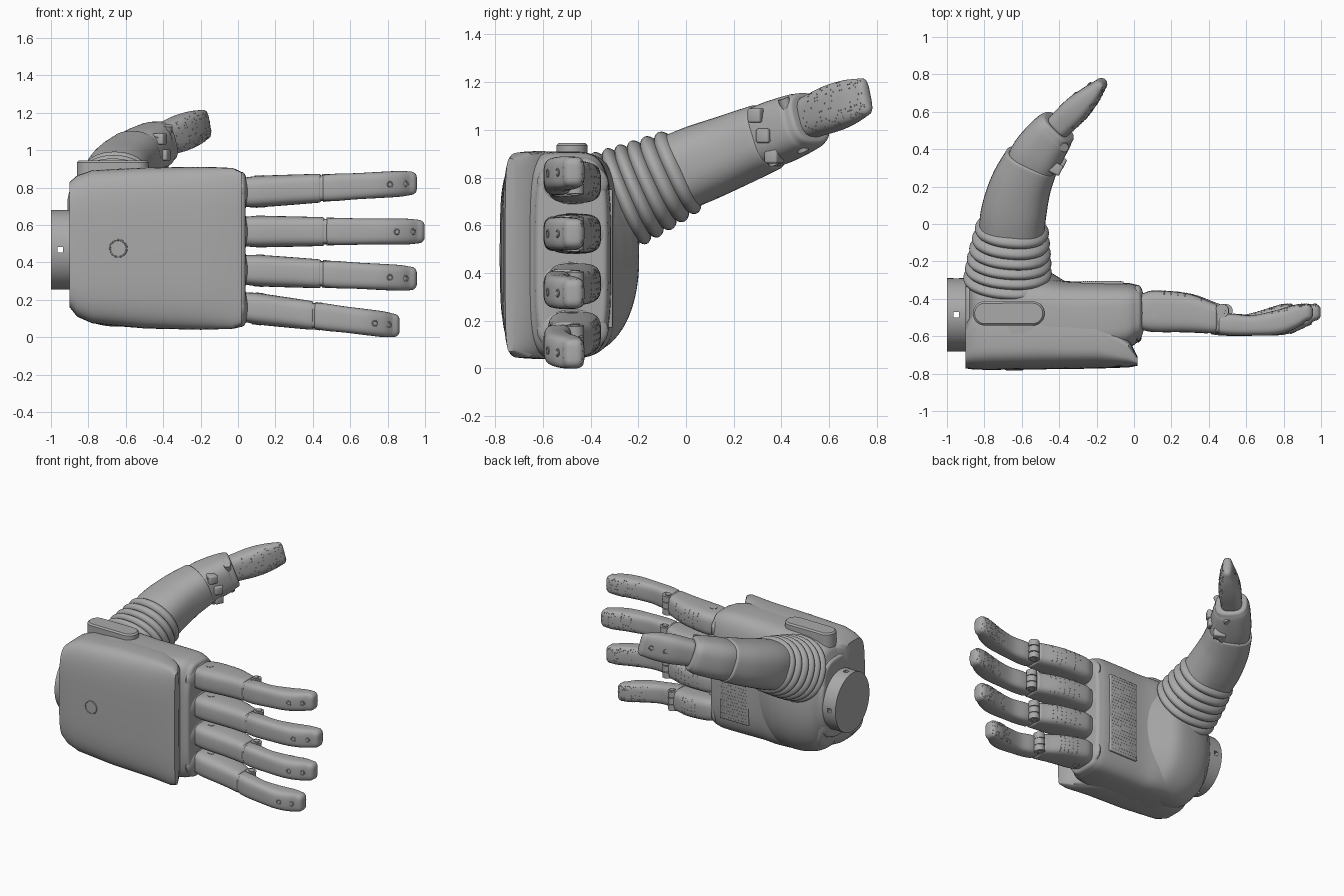
import bpy, bmesh, math, random
from mathutils import Vector, Matrix

random.seed(4)
if "Cube" in bpy.data.objects:
    bpy.data.objects.remove(bpy.data.objects["Cube"])

grey = bpy.data.materials.new("matte_grey")
grey.use_nodes = True
grey.diffuse_color = (0.4, 0.4, 0.4, 1)
grey.node_tree.nodes["Principled BSDF"].inputs["Base Color"].default_value = (0.4, 0.4, 0.4, 1)
parts = []


def finish(name, bm):
    bmesh.ops.recalc_face_normals(bm, faces=bm.faces)
    me = bpy.data.meshes.new(name)
    bm.to_mesh(me)
    bm.free()
    me.materials.append(grey)
    ob = bpy.data.objects.new(name, me)
    bpy.context.collection.objects.link(ob)
    parts.append(ob)
    return ob


def smooth_rows(rows, k):
    """Catmull-Rom interpolation of every value in the rows."""
    rows = [Vector(r) for r in rows]
    out = []
    for i in range(len(rows) - 1):
        p1, p2 = rows[i], rows[i + 1]
        p0 = rows[i - 1] if i else p1 * 2 - p2
        p3 = rows[i + 2] if i + 2 < len(rows) else p2 * 2 - p1
        for j in range(k):
            t = j / k
            out.append(0.5 * (2 * p1 + (p2 - p0) * t + (2 * p0 - 5 * p1 + 4 * p2 - p3) * t * t
                              + (3 * p1 - p0 - 3 * p2 + p3) * t ** 3))
    return out + [rows[-1]]


def loft(name, rows, n=3, k=5, caps=(0, 0), along_path=False, seg=40, ripple=None):
    """Skin rounded sections (x, y, z, half width, half height) with rounded ends."""
    rows = smooth_rows(rows, k)
    rings = []
    last = len(rows) - 1
    for i, r in enumerate(rows):
        c = Vector(r[:3])
        t, u, v = Vector((1, 0, 0)), Vector((0, 1, 0)), Vector((0, 0, 1))
        if along_path:
            t = (Vector(rows[min(i + 1, last)][:3]) - Vector(rows[max(i - 1, 0)][:3])).normalized()
            v = (v - t * t.z).normalized()
            u = t.cross(v)
        grow = ripple(i / last) if ripple else 0
        rings.append((c, t, u, v, r[3] + grow, r[4] + grow))
    for end, sign, rad in ((0, -1, caps[0]), (-1, 1, caps[1])):
        if not rad:
            continue
        c, t, u, v, a, b = rings[end]
        for ang in (25, 50, 70, 90):
            s, d = math.sin(math.radians(ang)), rad * (1 - math.cos(math.radians(ang)))
            ring = (c + t * sign * rad * s, t, u, v, a - d, b - d)
            if sign < 0:
                rings.insert(0, ring)
            else:
                rings.append(ring)
    bm = bmesh.new()
    loops = []
    for c, t, u, v, a, b in rings:
        loop = []
        for j in range(seg):
            co, si = math.cos(math.tau * j / seg), math.sin(math.tau * j / seg)
            p = u * a * math.copysign(abs(co) ** (2 / n), co) + v * b * math.copysign(abs(si) ** (2 / n), si)
            loop.append(bm.verts.new(c + p))
        loops.append(loop)
    for A, B in zip(loops, loops[1:]):
        for j in range(seg):
            bm.faces.new((A[j], A[j - 1], B[j - 1], B[j]))
    bm.faces.new(loops[0])
    bm.faces.new(loops[-1])
    return finish(name, bm)


def box_rows(rows):
    """Turn (x, ymin, ymax, zmin, zmax) into section rows."""
    return [(x, (a + b) / 2, (c + d) / 2, (b - a) / 2, (d - c) / 2) for x, a, b, c, d in rows]


def turn(axis):
    return Vector((0, 0, 1)).rotation_difference(Vector(axis)).to_matrix().to_4x4()


def cylinder(name, loc, axis, r, depth):
    bm = bmesh.new()
    bmesh.ops.create_cone(bm, cap_ends=True, segments=24, radius1=r, radius2=r, depth=depth,
                          matrix=Matrix.Translation(loc) @ turn(axis))
    return finish(name, bm)


def block(name, loc, size, bevel=0.01, yaw=0):
    bm = bmesh.new()
    bmesh.ops.create_cube(bm, matrix=Matrix.Diagonal((*size, 1)))
    if bevel:
        bmesh.ops.bevel(bm, geom=bm.edges[:], offset=bevel, segments=3, affect='EDGES', profile=0.5)
    bm.transform(Matrix.Translation(loc) @ Matrix.Rotation(yaw, 4, 'Z'))
    return finish(name, bm)


def stud(name, loc, axis, r=0.014, minor=0.004):
    bpy.ops.mesh.primitive_torus_add(major_radius=r, minor_radius=minor, major_segments=24, minor_segments=8)
    ob = bpy.context.object
    ob.name = name
    ob.matrix_world = Matrix.Translation(loc) @ turn(axis)
    ob.data.materials.append(grey)
    parts.append(ob)


def dots(name, spots, r=0.0045):
    bm = bmesh.new()
    for p, nrm in spots:
        bmesh.ops.create_cone(bm, cap_ends=True, segments=6, radius1=r, radius2=r * 0.6, depth=0.004,
                              matrix=Matrix.Translation(p) @ turn(nrm))
    finish(name, bm)


def grip(name, ob, facing, test, count):
    """Scatter grip dots over the faces that point one way."""
    f = [p for p in ob.data.polygons if p.normal.dot(Vector(facing).normalized()) > 0.6 and test(p.center)]
    dots(name, [(p.center.copy(), p.normal.copy()) for p in random.sample(f, min(count, len(f)))])


# Palm body, rounded heel, back shell and wrist
loft("palm_body", box_rows([
    (-0.88, -0.72, -0.3, 0.21, 0.78), (-0.84, -0.74, -0.285, 0.13, 0.85), (-0.7, -0.74, -0.28, 0.07, 0.895),
    (-0.5, -0.74, -0.285, 0.048, 0.906), (-0.36, -0.73, -0.305, 0.045, 0.908),
    (-0.2, -0.71, -0.31, 0.043, 0.91), (-0.04, -0.67, -0.315, 0.045, 0.905), (0.015, -0.635, -0.325, 0.055, 0.885)]),
    n=4, k=4, caps=(0.02, 0.025), seg=64)
loft("palm_heel", box_rows([
    (-0.88, -0.68, -0.28, 0.2, 0.76), (-0.82, -0.7, -0.235, 0.1, 0.84), (-0.7, -0.7, -0.203, 0.06, 0.88),
    (-0.56, -0.7, -0.2, 0.06, 0.88), (-0.46, -0.7, -0.25, 0.07, 0.87), (-0.36, -0.7, -0.31, 0.1, 0.84),
    (-0.28, -0.68, -0.34, 0.14, 0.8)]), n=2.2, caps=(0.02, 0.02), seg=64)
loft("back_shell", box_rows([
    (-0.9, -0.772, -0.52, 0.16, 0.83), (-0.86, -0.778, -0.45, 0.11, 0.865), (-0.78, -0.78, -0.42, 0.075, 0.893),
    (-0.5, -0.777, -0.42, 0.047, 0.907), (-0.2, -0.773, -0.46, 0.04, 0.911), (-0.03, -0.767, -0.61, 0.045, 0.905),
    (0.02, -0.758, -0.71, 0.07, 0.88)]), n=4, k=1, seg=64)
wrist = loft("wrist", box_rows([(-1, -0.682, -0.29, 0.255, 0.68), (-0.82, -0.682, -0.29, 0.255, 0.68)]),
             n=2, k=1, seg=64)
for size in ((0.03, 1, 0.03), (0.03, 0.03, 1)):
    cutter = block("wrist_hole_cutter", (-0.95, -0.485, 0.467), size, 0)
    cutter.hide_render = True
    mod = wrist.modifiers.new("hole", 'BOOLEAN')
    mod.object, mod.operation, mod.solver = cutter, 'DIFFERENCE', 'EXACT'
    bpy.context.view_layer.objects.active = wrist
    bpy.ops.object.modifier_apply(modifier="hole")
    parts.remove(cutter)
    bpy.data.objects.remove(cutter)
stud("back_ring", (-0.64, -0.777, 0.475), (0, 1, 0), 0.045, 0.005)

# Pill-shaped switch on the thumb side: a stretched disc with a chamfered rim
bm = bmesh.new()
for r0, r1, low, high in ((0.065, 0.065, 0.84, 0.935), (0.065, 0.055, 0.935, 0.945)):
    bmesh.ops.create_cone(bm, cap_ends=True, segments=30, radius1=r0, radius2=r1, depth=high - low,
                          matrix=Matrix.Translation((0, 0, (low + high) / 2)))
for v in bm.verts:
    v.co += Vector((-0.67 + math.copysign(0.127, v.co.x), -0.478, 0))
finish("side_switch", bm)

# Textured palm pad
block("palm_pad", (-0.17, -0.317, 0.46), (0.23, 0.02, 0.58), 0.006)
dots("palm_pad_dots", [(Vector((-0.27 + 0.021 * i + 0.01 * (j % 2), -0.307, 0.19 + 0.0235 * j)), (0, 1, 0))
                       for i in range(10) for j in range(24)])

# Four fingers: name, length factor, root height, tip height
for name, s, z0, z1 in (("index", 0.955, 0.775, 0.825), ("middle", 1, 0.565, 0.565),
                        ("ring", 0.955, 0.36, 0.313), ("little", 0.855, 0.16, 0.06)):
    def at(x, y, dz=0):
        return Vector((0.04 + (x - 0.04) * s, y, z0 + (z1 - z0) * (x - 0.04) / 0.955 + dz))

    def rows(data):
        return [(*at(x, (a + b) / 2), (b - a) / 2, h) for x, a, b, h in data]

    lean = (at(1, 0) - at(0, 0)).normalized()
    side = Vector((-lean.z, 0, lean.x))
    root = loft(name + "_root", rows([(0.05, -0.568, -0.37, 0.08), (0.12, -0.578, -0.356, 0.084),
                                      (0.3, -0.579, -0.372, 0.081), (0.45, -0.585, -0.425, 0.077)]),
                n=3.4, caps=(0.012, 0.012))
    grip(name + "_root_grip", root, (0, 1, 0), lambda c: 0.16 < c.x < 0.38 * s, 40)
    loft(name + "_joint_core", rows([(0.38, -0.578, -0.44, 0.068), (0.51, -0.585, -0.49, 0.066)]), n=4, k=1)
    tip = loft(name + "_tip", rows([(0.485, -0.591, -0.482, 0.071), (0.55, -0.597, -0.48, 0.073),
                                    (0.66, -0.597, -0.488, 0.07), (0.8, -0.592, -0.46, 0.07),
                                    (0.9, -0.56, -0.432, 0.069), (0.965, -0.518, -0.426, 0.063)]),
               n=3.4, k=7, caps=(0.012, 0.033))
    grip(name + "_grip", tip, (0, 1, 0), lambda c: c.x > 0.04 + 0.7 * s, 70)
    # Hinge barrels, root pin and knuckle socket
    for dz in (-0.047, 0, 0.047):
        cylinder(name + "_hinge", at(0.492, -0.464, dz), side, 0.036, 0.042)
    cylinder(name + "_hinge_pin", at(0.492, -0.464), side, 0.02, 0.148)
    cylinder(name + "_root_pin", at(0.12, -0.478), side, 0.024, 0.172)
    bm = bmesh.new()
    bmesh.ops.create_uvsphere(bm, u_segments=32, v_segments=16, radius=1, matrix=Matrix.Translation(
        (0.02, -0.475, z0)) @ Matrix.Diagonal((0.04, 0.15, 0.1, 1)))
    finish(name + "_knuckle", bm)
    for x, y in ((0.85, -0.579), (0.935, -0.539)):
        stud(name + "_stud", at(x, y), (0.4, -1, 0))

# Thumb: collar, bellows, tube, link and tip along one curved path
cylinder("thumb_collar", (-0.67, -0.36, 0.67), (0, 0.9, 0.42), 0.18, 0.2)
loft("thumb_bellows", [(-0.677, -0.325, 0.69, 0.225, 0.21), (-0.665, -0.17, 0.757, 0.207, 0.192),
                       (-0.65, -0.005, 0.834, 0.177, 0.168)], n=2.2, k=30, caps=(0.01, 0.01),
     along_path=True, ripple=lambda t: 0.024 * abs(math.sin(math.pi * 6 * t)) ** 0.7 - 0.008)
loft("thumb_tube", [(-0.657, -0.06, 0.81, 0.175, 0.165), (-0.643, 0.06, 0.86, 0.175, 0.163),
                    (-0.607, 0.2, 0.915, 0.164, 0.153), (-0.55, 0.33, 0.968, 0.148, 0.143)],
     n=2.5, k=8, caps=(0, 0.012), along_path=True)
loft("thumb_link", [(-0.575, 0.27, 0.945, 0.128, 0.127), (-0.52, 0.37, 0.985, 0.137, 0.133),
                    (-0.445, 0.475, 1.028, 0.122, 0.125), (-0.412, 0.51, 1.045, 0.108, 0.115)],
     n=2.8, caps=(0, 0.018), along_path=True)
thumb_tip = loft("thumb_tip", [(-0.4, 0.525, 1.055, 0.07, 0.088), (-0.31, 0.612, 1.09, 0.073, 0.097),
                               (-0.235, 0.685, 1.118, 0.056, 0.093), (-0.182, 0.742, 1.138, 0.034, 0.08)],
                 n=3, k=9, caps=(0.012, 0.03), along_path=True)
grip("thumb_grip", thumb_tip, (0.75, -0.65, 0), lambda c: c.x > -0.34, 90)
for x, y, z in ((-0.51, 0.31, 0.96), (-0.44, 0.33, 0.965), (-0.385, 0.45, 1.02)):
    cylinder("thumb_pin", (x, y, z), (0.1, -0.35, 0.93), 0.024, 0.24)
for x, y, z in ((-0.425, 0.3, 1.06), (-0.405, 0.335, 0.975), (-0.425, 0.37, 0.89)):
    block("thumb_hinge_clip", (x, y, z), (0.06, 0.08, 0.06), 0.01, 1.1)
for p in ((-0.321, 0.692, 1.105), (-0.242, 0.745, 1.128)):
    stud("thumb_stud", p, (-0.72, 0.68, 0.1))

# Smooth shading with sharp edges kept
bpy.ops.object.select_all(action='DESELECT')
for ob in parts:
    ob.select_set(True)
bpy.context.view_layer.objects.active = parts[0]
bpy.ops.object.shade_smooth_by_angle(angle=math.radians(35))
